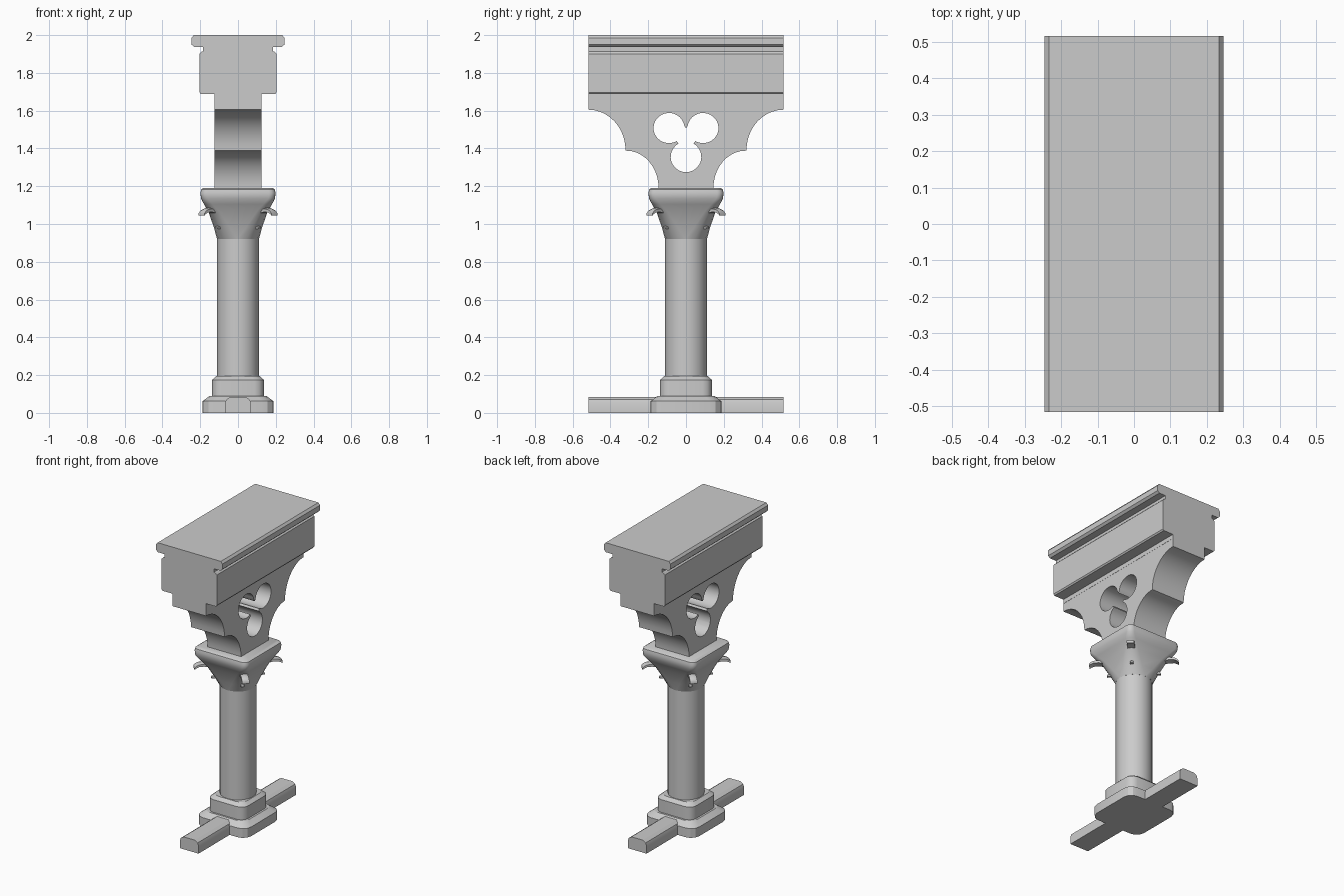
import bpy, bmesh, math
from mathutils import Vector, Matrix

if "Cube" in bpy.data.objects:
    bpy.data.objects.remove(bpy.data.objects["Cube"])

stone = bpy.data.materials.new("grey stone")
stone.diffuse_color = (0.6, 0.6, 0.6, 1)
stone.use_nodes = True
stone.node_tree.nodes["Principled BSDF"].inputs["Base Color"].default_value = stone.diffuse_color


def finish(name, bm, angle=30):
    bmesh.ops.remove_doubles(bm, verts=bm.verts, dist=0.0002)
    bmesh.ops.recalc_face_normals(bm, faces=bm.faces)
    me = bpy.data.meshes.new(name)
    bm.to_mesh(me)
    bm.free()
    me.materials.append(stone)
    ob = bpy.data.objects.new(name, me)
    bpy.context.collection.objects.link(ob)
    bpy.ops.object.select_all(action='DESELECT')
    ob.select_set(True)
    bpy.context.view_layer.objects.active = ob
    bpy.ops.object.shade_smooth_by_angle(angle=math.radians(angle))
    return ob


def arc(cx, cz, rx, rz, a0, a1, n):
    return [(cx + rx * math.cos(math.radians(a0 + (a1 - a0) * i / n)),
             cz + rz * math.sin(math.radians(a0 + (a1 - a0) * i / n))) for i in range(n + 1)]


def extrude(name, outline, axis, half, angle=30):
    """Prism from an outline, running along x or y."""
    bm = bmesh.new()
    def put(p, d):
        return bm.verts.new((d, p[0], p[1]) if axis == 'x' else (p[0], d, p[1]))
    a = [put(p, -half) for p in outline]
    b = [put(p, half) for p in outline]
    bm.faces.new(a)
    bm.faces.new(b)
    for i in range(len(a)):
        j = (i + 1) % len(a)
        bm.faces.new((a[i], a[j], b[j], b[i]))
    return finish(name, bm, angle)


def mirrored(right):
    return right + [(-x, z) for x, z in reversed(right)]


def loft(name, rings, n=4, angle=30):
    """Stack of rounded squares: (half width, corner radius, z)."""
    bm = bmesh.new()
    loops = []
    for h, r, z in rings:
        pts = []
        for k in range(4):
            a = 90 * k
            sx, sy = ((1, 1), (-1, 1), (-1, -1), (1, -1))[k]
            pts += arc(sx * (h - r), sy * (h - r), r, r, a, a + 90, n)
        loops.append([bm.verts.new((x, y, z)) for x, y in pts])
    for lo, hi in zip(loops, loops[1:]):
        for i in range(len(lo)):
            j = (i + 1) % len(lo)
            bm.faces.new((lo[i], lo[j], hi[j], hi[i]))
    bm.faces.new(loops[0])
    bm.faces.new(loops[-1])
    return finish(name, bm, angle)


# Moulded beam on top
extrude("beam", mirrored([(0.125, 1.66), (0.125, 1.688), (0.197, 1.688), (0.204, 1.697),
                          (0.204, 1.9), (0.192, 1.912), (0.184, 1.914), (0.184, 1.937),
                          (0.232, 1.937), (0.246, 1.95), (0.246, 1.985), (0.234, 2.0)]), 'y', 0.516, 20)

# Bracket with scooped sides
side = [(0.145, 1.185)] + arc(0.315, 1.19, 0.17, 0.198, 180, 90, 10)
side += arc(0.516, 1.39, 0.196, 0.215, 180, 90, 10) + [(0.516, 1.688)]
bracket = extrude("bracket", mirrored(side), 'x', 0.124)

# Trefoil opening through the bracket
trefoil = [(0, 1.507)] + arc(0.09, 1.508, 0.082, 0.08, 172, -120, 24)
trefoil += arc(0, 1.355, 0.081, 0.081, 60, -240, 24)
trefoil += arc(-0.09, 1.508, 0.082, 0.08, 300, 8, 24)
cutter = extrude("trefoil_cutter", trefoil, 'x', 0.3)
mod = bracket.modifiers.new("trefoil", 'BOOLEAN')
mod.object = cutter
mod.operation = 'DIFFERENCE'
mod.solver = 'EXACT'
bpy.context.view_layer.objects.active = bracket
bpy.ops.object.modifier_apply(modifier="trefoil")
bpy.data.objects.remove(cutter)
bpy.ops.object.select_all(action='DESELECT')
bracket.select_set(True)
bpy.ops.object.shade_smooth_by_angle(angle=math.radians(30))

# Capital, shaft and stepped base
loft("capital", [(0.111, 0.108, 0.92), (0.127, 0.085, 0.98), (0.155, 0.06, 1.06),
                 (0.18, 0.045, 1.105), (0.196, 0.035, 1.135), (0.199, 0.035, 1.165),
                 (0.195, 0.035, 1.183), (0.183, 0.03, 1.191)], 4, 35)
loft("shaft", [(0.111, 0.111, 0.15), (0.111, 0.111, 0.93)], 5)
loft("upper_base", [(0.137, 0.05, 0.07), (0.137, 0.05, 0.175), (0.115, 0.05, 0.195)], 3)
loft("lower_base", [(0.187, 0.06, 0.0), (0.187, 0.06, 0.062), (0.15, 0.05, 0.09)], 3)

# Ground rail along the wall line
extrude("ground_rail", mirrored([(0.069, 0), (0.069, 0.05), (0.062, 0.07), (0.042, 0.083)]), 'y', 0.516, 20)

# Curled leaf tips and small studs on the capital corners
def corner_part(name, path, width, k):
    """Thin curled strip along a diagonal; path holds (corner offset, z, thickness)."""
    bm = bmesh.new()
    rot = Matrix.Rotation(math.radians(45 + 90 * k), 3, 'Z')
    rows = []
    for d, z, t in path:
        w = width / 2
        rows.append([bm.verts.new(rot @ Vector((d * math.sqrt(2), y, z + h)))
                     for y, h in ((-w, -t / 2), (w, -t / 2), (w, t * 0.2), (0, t / 2), (-w, t * 0.2))])
    for a, b in zip(rows, rows[1:]):
        for i in range(5):
            j = (i + 1) % 5
            bm.faces.new((a[i], a[j], b[j], b[i]))
    bm.faces.new(rows[0])
    bm.faces.new(rows[-1])
    finish(name, bm, 40)


for k in range(4):
    corner_part(f"leaf_tip_{k + 1}", [(0.12, 1.066, 0.024), (0.15, 1.075, 0.024), (0.172, 1.073, 0.022),
                                      (0.186, 1.064, 0.02), (0.192, 1.054, 0.016)], 0.045, k)
    corner_part(f"leaf_stud_{k + 1}", [(0.09, 0.982, 0.016), (0.112, 0.982, 0.016),
                                       (0.116, 0.978, 0.01)], 0.02, k)
